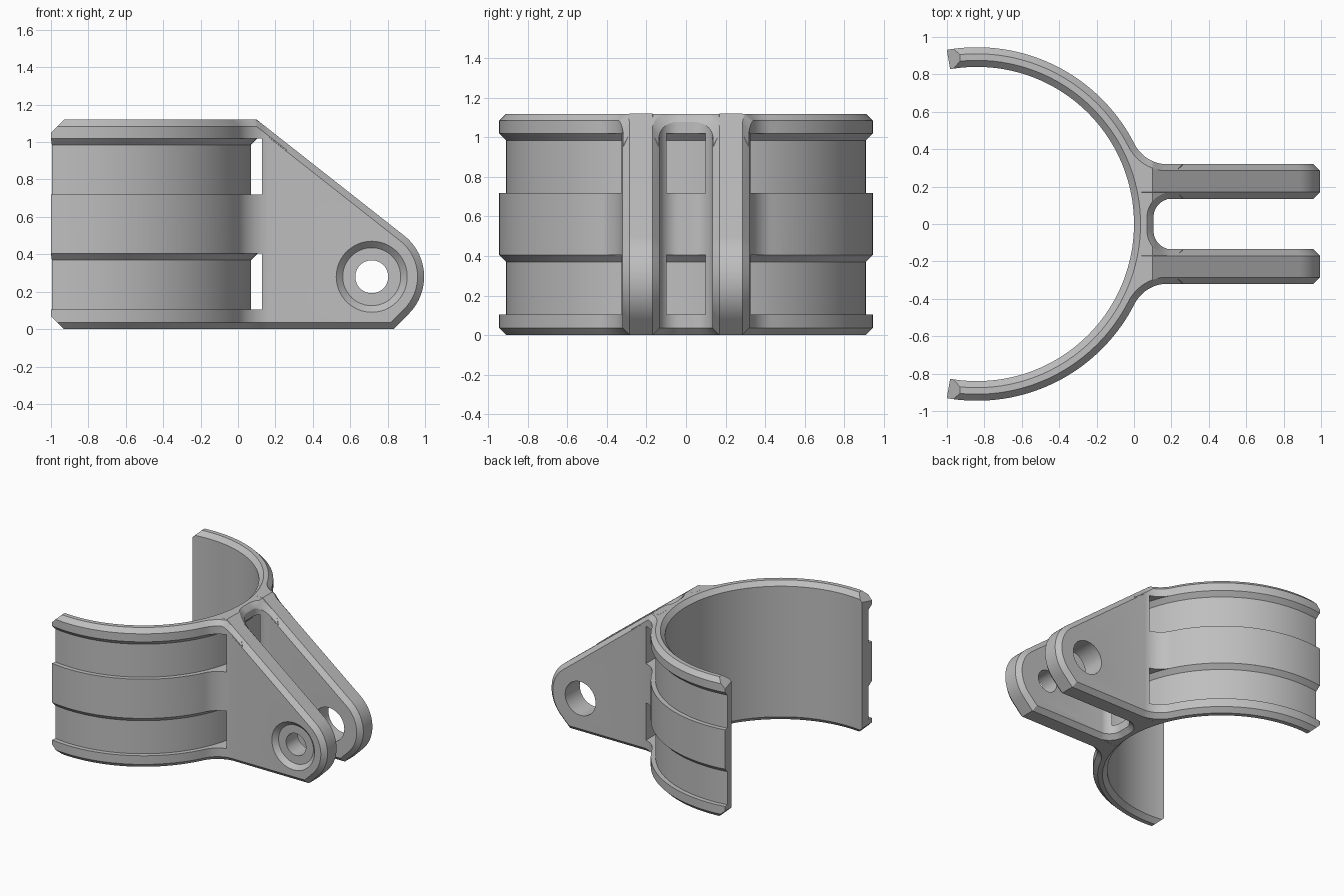
import bpy, bmesh, math
from mathutils import Vector

if "Cube" in bpy.data.objects:
    bpy.data.objects.remove(bpy.data.objects["Cube"])

CX, R_OUT, R_IN, R_GROOVE = -0.84, 0.945, 0.84, 0.91   # clip ring
H, C = 1.12, 0.035                                    # height, edge chamfer
END = 99.8                                            # half opening angle of the ring
HOLE_X, HOLE_Z, TIP_R = 0.715, 0.28, 0.28             # pivot and lug tip
SLOPE, KINK = 0.777, 0.10                             # sloping top edge of the lugs

mat = bpy.data.materials.new("plain grey")
mat.diffuse_color = (0.52, 0.52, 0.52, 1)
mat.use_nodes = True
mat.node_tree.nodes["Principled BSDF"].inputs["Base Color"].default_value = mat.diffuse_color


def arc(cx, cy, r, a0, a1, n):
    return [(cx + r * math.cos(math.radians(a0 + (a1 - a0) * i / n)),
             cy + r * math.sin(math.radians(a0 + (a1 - a0) * i / n))) for i in range(n + 1)]


def inset(poly, d):
    """Offset a counter-clockwise outline inwards by d."""
    out = []
    for i, p in enumerate(poly):
        p = Vector(p)
        e0 = (p - Vector(poly[i - 1])).normalized()
        e1 = (Vector(poly[(i + 1) % len(poly)]) - p).normalized()
        n0, n1 = Vector((-e0.y, e0.x)), Vector((-e1.y, e1.x))
        out.append(p + (n0 + n1) * (d / (1 + n0.dot(n1))))
    return out


def loft(rings):
    """Closed solid through a stack of equal-length 3D rings."""
    bm = bmesh.new()
    vs = [[bm.verts.new(p) for p in r] for r in rings]
    n = len(vs[0])
    for a, b in zip(vs, vs[1:]):
        for i in range(n):
            bm.faces.new((a[i], a[(i + 1) % n], b[(i + 1) % n], b[i]))
    bm.faces.new(vs[0][::-1])
    bm.faces.new(vs[-1])
    bmesh.ops.recalc_face_normals(bm, faces=bm.faces)
    return bm


def prism(poly, lo, hi, place):
    """Extrusion with chamfered rims at both ends."""
    small = inset(poly, C)
    return loft([[place(p[0], p[1], w) for p in ring] for ring, w in
                 ((small, lo), (poly, lo + C), (poly, hi - C), (small, hi))])


def slice_off(bm, co, no):
    """Remove everything on the normal side of a plane and cap the cut."""
    bmesh.ops.bisect_plane(bm, geom=bm.verts[:] + bm.edges[:] + bm.faces[:], dist=1e-5,
                           plane_co=co, plane_no=no, clear_outer=True)
    bmesh.ops.holes_fill(bm, edges=[e for e in bm.edges if e.is_boundary], sides=0)
    bmesh.ops.recalc_face_normals(bm, faces=bm.faces)


def make(name, bm):
    me = bpy.data.meshes.new(name)
    bm.to_mesh(me)
    bm.free()
    ob = bpy.data.objects.new(name, me)
    bpy.context.collection.objects.link(ob)
    return ob


def combine(target, tool, op):
    m = target.modifiers.new(op, 'BOOLEAN')
    m.operation, m.object, m.solver = op, tool, 'EXACT'
    bpy.context.view_layer.objects.active = target
    bpy.ops.object.modifier_apply(modifier=m.name)
    bpy.data.objects.remove(tool)


# clip ring with filleted roots for the two lugs
def fillet(y_line, y_c, r):
    cx = CX + math.sqrt((R_OUT + r) ** 2 - y_c ** 2)
    return cx, math.degrees(math.atan2(y_c, cx - CX))

Y_IN, Y_OUT = 0.136, 0.319
sx, sa = fillet(Y_IN, Y_IN - 0.1, 0.1)
fx, fa = fillet(Y_OUT, Y_OUT + 0.2, 0.2)
half = arc(CX, 0, R_OUT, 0, sa, 2)[:-1]
half += arc(sx, Y_IN - 0.1, 0.1, 180 + sa, 90, 12)
half += [(0.26, Y_IN), (0.26, Y_OUT)]
half += arc(fx, Y_OUT + 0.2, 0.2, 270, 180 + fa, 12)
half += arc(CX, 0, R_OUT, fa, END, 36)[1:]
half += arc(CX, 0, R_IN, END, 0, 48)
outline = half + [(x, -y) for x, y in half[-2:0:-1]]
bm = prism(outline, 0.0005, H - 0.0005, lambda u, v, w: (u, v, w))
slice_off(bm, (-0.93, 0, H), (-1, 0, 1))      # clipped corners at the open ends
slice_off(bm, (-0.93, 0, 0), (-1, 0, -1))
bmesh.ops.bisect_plane(bm, geom=bm.verts[:] + bm.edges[:] + bm.faces[:], dist=1e-5,
                       plane_co=(KINK, 0, 0), plane_no=(1, 0, 0))
for v in bm.verts:                            # roots follow the sloping lug edge
    if v.co.x > KINK and v.co.z > 0.9:
        v.co.z -= (v.co.x - KINK) * SLOPE + 0.002
clip = make("pipe_clip", bm)

# pair of lugs
tip = arc(HOLE_X, HOLE_Z, TIP_R, -45, math.degrees(math.atan2(1, SLOPE)), 32)
side = [(0.04, 0), (HOLE_X + TIP_R * math.sqrt(2) - HOLE_Z, 0)] + tip + [(KINK, H), (0.04, H)]
for y0, y1 in ((-0.32, -0.135), (0.135, 0.32)):
    combine(clip, make("lug", prism(side, y0, y1, lambda u, v, w: (u, w, v))), 'UNION')

# two strap grooves, running through the lug roots as slots
for z in (0.105, 0.72):
    prof = [(R_GROOVE, z), (R_GROOVE, z + 0.265), (R_OUT, z + 0.3), (1.4, z + 0.3), (1.4, z)]
    n = 180
    bm = bmesh.new()
    rings = [[bm.verts.new((CX + r * math.cos(2 * math.pi * i / n),
                            r * math.sin(2 * math.pi * i / n), h)) for r, h in prof]
             for i in range(n)]
    for i in range(n):
        a, b = rings[i - 1], rings[i]
        for j in range(5):
            bm.faces.new((a[j], b[j], b[(j + 1) % 5], a[(j + 1) % 5]))
    slice_off(bm, (0.127, 0, 0), (1, 0, 0))
    combine(clip, make("groove_cutter", bm), 'DIFFERENCE')


# pivot holes: countersunk seat and small bore in front, wide bore at the back
def bore(stations):
    return loft([[(x, y, z) for x, z in arc(HOLE_X, HOLE_Z, r, 0, 360, 48)[:-1]]
                 for y, r in stations])

for st in (((-0.34, 0.21), (-0.285, 0.155)),
           ((-0.4, 0.088), (0.0, 0.088)),
           ((0.0, 0.135), (0.4, 0.135))):
    combine(clip, make("hole_cutter", bore(st)), 'DIFFERENCE')

clip.data.materials.clear()
clip.data.materials.append(mat)
for p in clip.data.polygons:
    p.material_index = 0
bpy.ops.object.select_all(action='DESELECT')
clip.select_set(True)
bpy.context.view_layer.objects.active = clip
bpy.ops.object.shade_smooth_by_angle(angle=math.radians(25))
